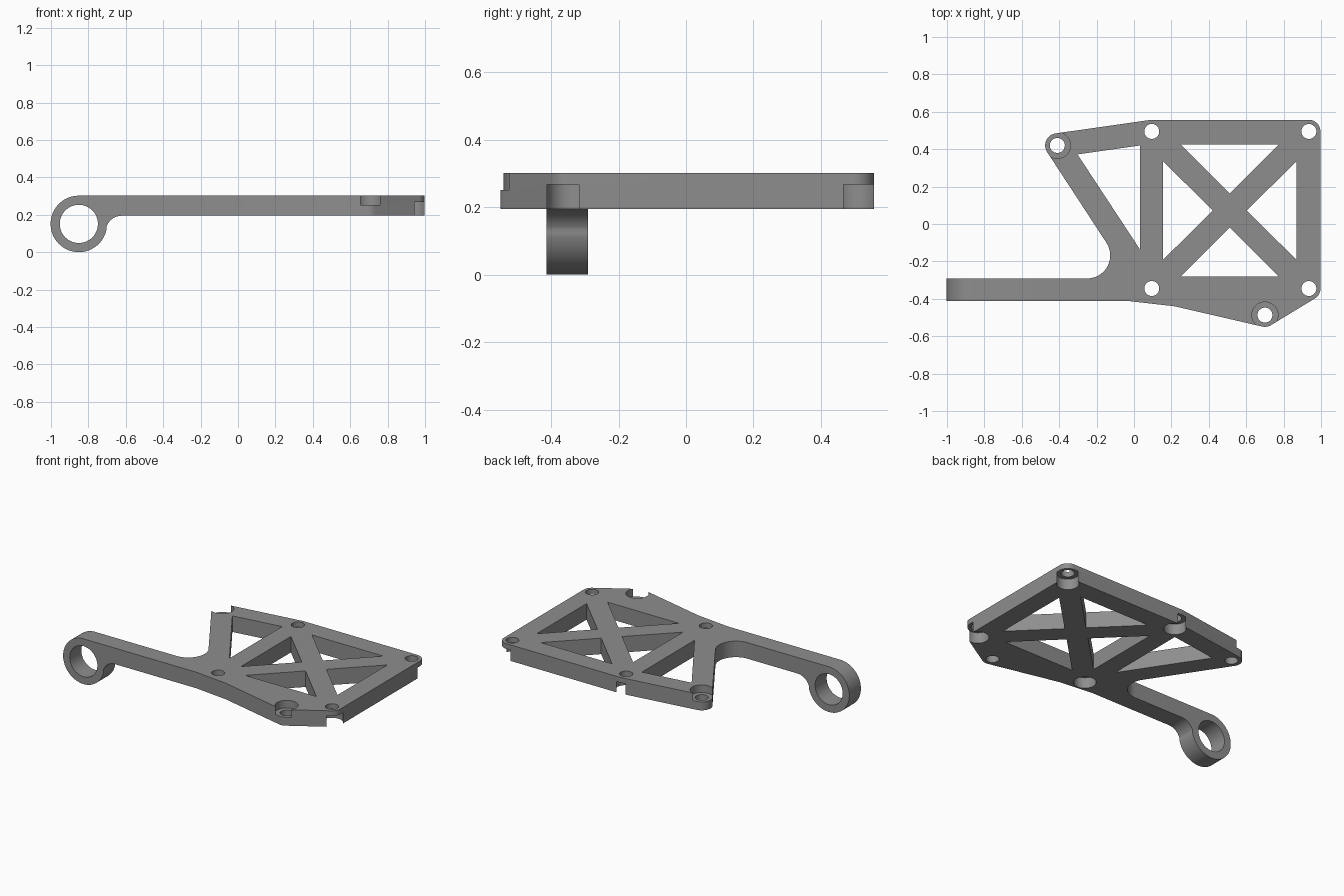
import bpy, bmesh, math

if "Cube" in bpy.data.objects:
    bpy.data.objects.remove(bpy.data.objects["Cube"])

Z0, Z1 = 0.195, 0.302          # plate underside and top
Y0, Y1 = -0.413, -0.291        # arm width

grey = bpy.data.materials.new("mid grey")
grey.diffuse_color = (0.27, 0.27, 0.27, 1)
grey.use_nodes = True
grey.node_tree.nodes["Principled BSDF"].inputs["Base Color"].default_value = grey.diffuse_color


def arc(cx, cy, r, a0, a1, n=12):
    """Points on an arc, angles in degrees."""
    return [(cx + r * math.cos(math.radians(a0 + (a1 - a0) * i / n)),
             cy + r * math.sin(math.radians(a0 + (a1 - a0) * i / n))) for i in range(n + 1)]


def prism(name, pts, lo, hi, upright=False):
    """Extrude a flat profile along z, or along y when upright."""
    bm = bmesh.new()
    place = (lambda p, h: (p[0], h, p[1])) if upright else (lambda p, h: (p[0], p[1], h))
    face = bm.faces.new([bm.verts.new(place(p, lo)) for p in pts])
    res = bmesh.ops.extrude_face_region(bm, geom=[face])
    verts = [v for v in res["geom"] if isinstance(v, bmesh.types.BMVert)]
    bmesh.ops.translate(bm, verts=verts, vec=place((0, 0), hi - lo))
    bmesh.ops.recalc_face_normals(bm, faces=bm.faces)
    me = bpy.data.meshes.new(name)
    bm.to_mesh(me)
    bm.free()
    me.materials.append(grey)
    ob = bpy.data.objects.new(name, me)
    bpy.context.collection.objects.link(ob)
    return ob


def combine(target, other, operation):
    """Apply a boolean and remove the helper object."""
    mod = target.modifiers.new("bool", 'BOOLEAN')
    mod.operation, mod.solver, mod.object = operation, 'EXACT', other
    bpy.context.view_layer.objects.active = target
    bpy.ops.object.modifier_apply(modifier=mod.name)
    bpy.data.objects.remove(other)


def drill(x, y, r, lo, hi):
    combine(plate, prism("cutter", arc(x, y, r, 0, 352.5, 47), lo, hi), 'DIFFERENCE')


corner_holes = [(0.095, -0.345), (0.935, -0.345), (0.935, 0.495), (0.095, 0.495)]
boss_holes = [(0.70, -0.487), (-0.41, 0.42)]

# Plate outline with rounded corners and the fillet beside the arm
outline = [(-0.45, Y0), (-0.02, Y0), (0.217, -0.44)]
outline += arc(0.70, -0.487, 0.063, -103, -59)
outline += arc(0.935, -0.345, 0.062, -59, 0)
outline += arc(0.935, 0.495, 0.062, 0, 90)
outline += arc(0.095, 0.495, 0.062, 90, 98, 3)
outline += arc(-0.41, 0.42, 0.065, 98, 214, 20)
outline += arc(-0.25, Y1 + 0.123, 0.123, 34, -90, 20)
outline += [(-0.45, Y1)]
plate = prism("bracket_plate", outline, Z0, Z1)

# Arm with ring end, blended into the underside by a fillet
rx, rz, R = -0.851, 0.151, 0.151
fx, fr = -0.62, 0.088
fz = Z0 - fr
a = math.degrees(math.atan2(fz - rz, fx - rx))
profile = arc(rx, rz, R, 90, 360 + a, 48)
profile += arc(fx, fz, fr, 180 + a, 90, 12)[1:]
profile += [(-0.45, Z0), (-0.45, Z1)]
arm = prism("ring_arm", profile, Y0, Y1, True)
combine(arm, prism("bore", arc(rx, rz, 0.102, 0, 354, 59), -0.6, 0, True), 'DIFFERENCE')
combine(plate, arm, 'UNION')

# Triangular windows: one in the side strut, four around the cross brace
cx, cy = 0.512, 0.072
windows = [[(0.032, 0.42), (-0.302, 0.372), (0.032, -0.136)]]
for s in (-1, 1):
    windows.append([(cx - 0.263, cy + s * 0.353), (cx + 0.263, cy + s * 0.353), (cx, cy + s * 0.091)])
    windows.append([(cx + s * 0.356, cy - 0.263), (cx + s * 0.356, cy + 0.263), (cx + s * 0.091, cy)])
for w in windows:
    combine(plate, prism("window", w, 0.1, 0.4), 'DIFFERENCE')

# Screw holes, underside recesses at the corners, top recesses at the bosses
for x, y in corner_holes + boss_holes:
    drill(x, y, 0.04, 0.1, 0.4)
for x, y in corner_holes:
    drill(x, y, 0.068, 0.1, 0.267)
for x, y in boss_holes:
    drill(x, y, 0.07, 0.251, 0.4)

# Smooth the curved walls, keep edges sharp
bpy.ops.object.select_all(action='DESELECT')
plate.select_set(True)
bpy.context.view_layer.objects.active = plate
bpy.ops.object.shade_smooth_by_angle(angle=math.radians(30))
